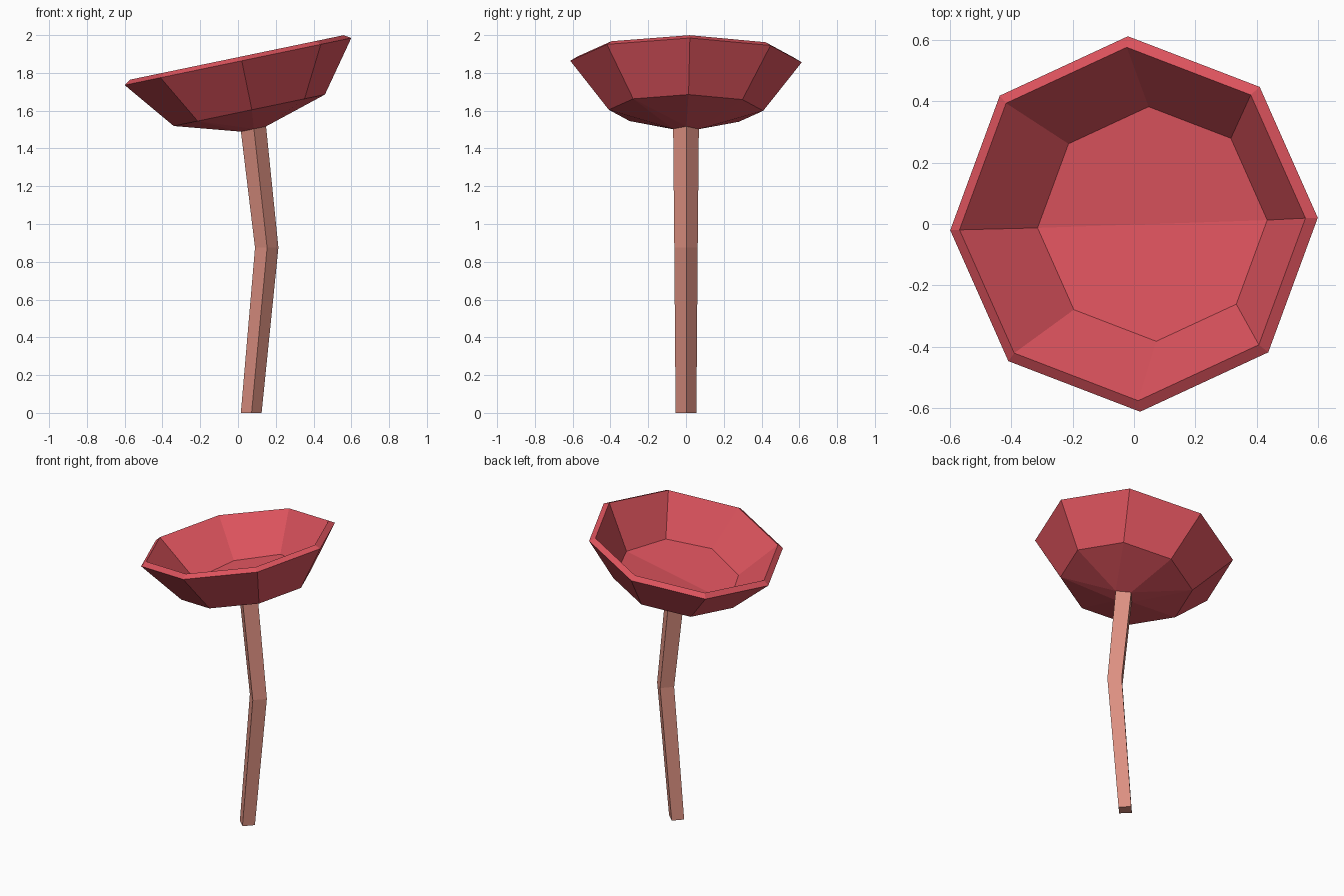
import bpy, bmesh, math
from mathutils import Vector

if "Cube" in bpy.data.objects:
    bpy.data.objects.remove(bpy.data.objects["Cube"])

TILT = math.atan(0.208)      # bowl leans up towards +x
SPIN = math.radians(1.9)     # small twist of all rings


def material(name, rgb):
    m = bpy.data.materials.new(name)
    m.diffuse_color = (*rgb, 1)
    m.use_nodes = True
    m.node_tree.nodes["Principled BSDF"].inputs["Base Color"].default_value = m.diffuse_color
    return m


def ring(bm, sides, radius, centre, tilt=TILT):
    """Ring of vertices around a centre, leaning about the y axis."""
    out = []
    for i in range(sides):
        a = SPIN + 2 * math.pi * i / sides
        x, y = radius * math.cos(a), radius * math.sin(a)
        out.append(bm.verts.new(Vector(centre) + Vector((x * math.cos(tilt), y, x * math.sin(tilt)))))
    return out


def bridge(bm, a, b):
    n = len(a)
    for i in range(n):
        j = (i + 1) % n
        bm.faces.new((a[i], a[j], b[j], b[i]))


def finish(bm, name, mat):
    bmesh.ops.recalc_face_normals(bm, faces=bm.faces[:])
    me = bpy.data.meshes.new(name)
    bm.to_mesh(me)
    bm.free()
    me.materials.append(mat)
    ob = bpy.data.objects.new(name, me)
    bpy.context.collection.objects.link(ob)
    return ob


red = material("cap red", (0.72, 0.087, 0.11))
tan = material("stem pink tan", (0.72, 0.28, 0.22))
STEM_TOP = (0.082, 0, 1.503)

# Bowl-shaped cap: outer wall, rim and inner wall
bm = bmesh.new()
lower = ring(bm, 8, 0.409, (0.06, 0, 1.602))
outer = ring(bm, 8, 0.613, (0, 0, 1.86))
lip = ring(bm, 8, 0.577, (-0.005, 0, 1.882))
floor = ring(bm, 8, 0.383, (0.06, 0, 1.625))
for v in floor:              # shallow fold along x
    if abs(v.co.y) > 0.05:
        v.co.z += 0.1 * abs(v.co.y)
for a, b in ((lower, outer), (outer, lip), (lip, floor)):
    bridge(bm, a, b)
# Inner floor in two halves
bm.faces.new(floor[0:5])
bm.faces.new(floor[4:8] + floor[0:1])
# Underside: eight-sided ring narrowing to the four-sided stem
neck = ring(bm, 4, 0.068, STEM_TOP)
for i in range(4):
    s, t = neck[i], neck[(i + 1) % 4]
    a, b, c = lower[2 * i], lower[2 * i + 1], lower[(2 * i + 2) % 8]
    for tri in ((a, b, s), (b, t, s), (b, c, t)):
        bm.faces.new(tri)
finish(bm, "cap", red)

# Bent four-sided stem
bm = bmesh.new()
foot = ring(bm, 4, 0.055, (0.07, 0, 0), 0)
bend = ring(bm, 4, 0.062, (0.152, 0, 0.875), 0)
top = ring(bm, 4, 0.068, STEM_TOP)
bridge(bm, foot, bend)
bridge(bm, bend, top)
bm.faces.new(foot[::-1])
bm.faces.new(top)
finish(bm, "stem", tan)
